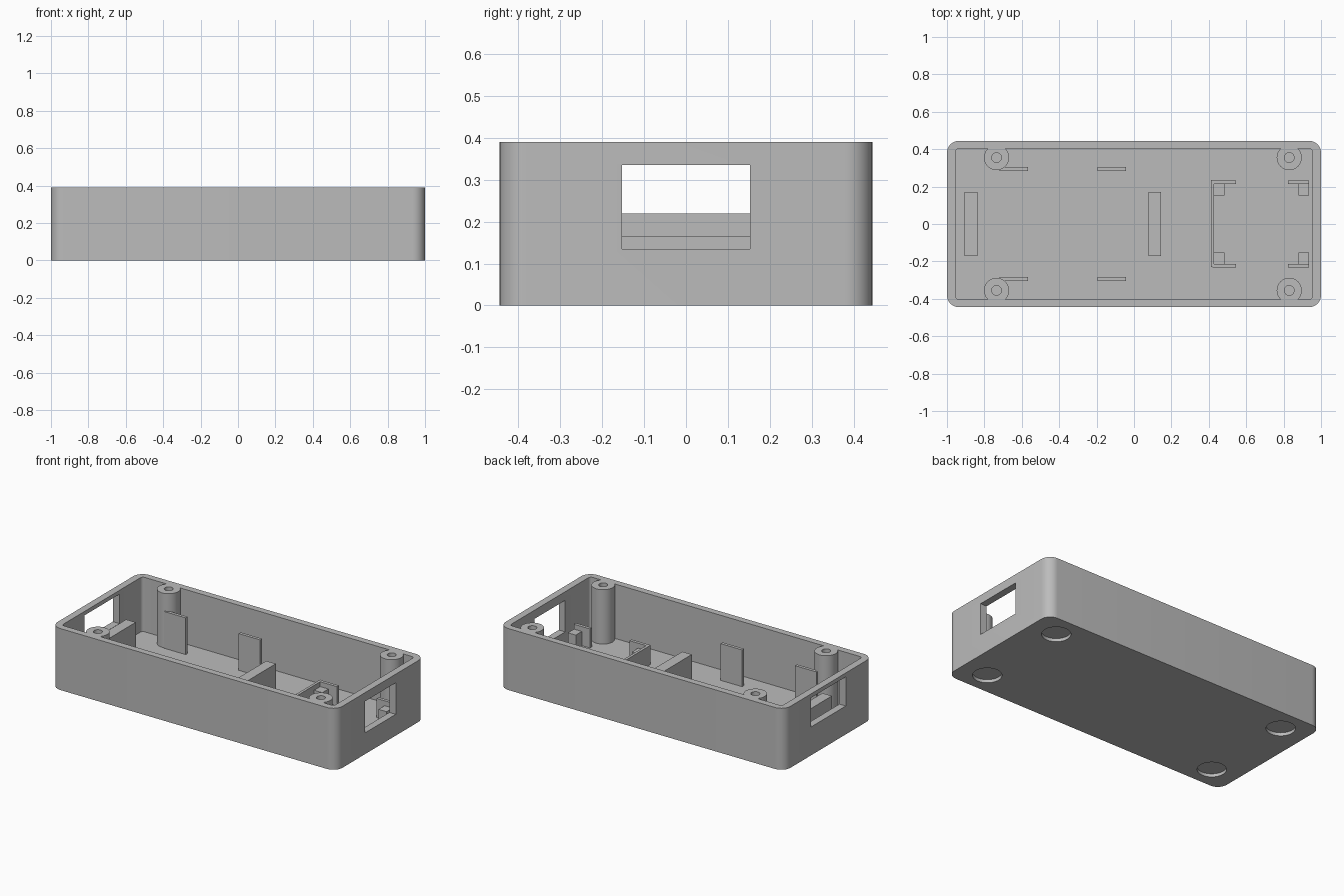
import bpy, bmesh, math

if "Cube" in bpy.data.objects:
    bpy.data.objects.remove(bpy.data.objects["Cube"])

grey = bpy.data.materials.new("plain grey")
grey.diffuse_color = (0.5, 0.5, 0.5, 1)
grey.use_nodes = True
grey.node_tree.nodes["Principled BSDF"].inputs["Base Color"].default_value = grey.diffuse_color


def finish(name, bm):
    bmesh.ops.recalc_face_normals(bm, faces=bm.faces)
    me = bpy.data.meshes.new(name)
    bm.to_mesh(me)
    bm.free()
    me.materials.append(grey)
    ob = bpy.data.objects.new(name, me)
    bpy.context.collection.objects.link(ob)
    return ob


def prism(name, points, z0, z1):
    bm = bmesh.new()
    face = bm.faces.new([bm.verts.new((x, y, z0)) for x, y in points])
    up = bmesh.ops.extrude_face_region(bm, geom=[face])["geom"]
    bmesh.ops.translate(bm, vec=(0, 0, z1 - z0),
                        verts=[v for v in up if isinstance(v, bmesh.types.BMVert)])
    return finish(name, bm)


def box(name, x0, x1, y0, y1, z0, z1):
    return prism(name, [(x0, y0), (x1, y0), (x1, y1), (x0, y1)], z0, z1)


def cylinder(name, cx, cy, r, z0, z1, n=48):
    ring = [math.tau * i / n for i in range(n)]
    return prism(name, [(cx + r * math.cos(a), cy + r * math.sin(a)) for a in ring], z0, z1)


def rounded(name, hx, hy, r, z0, z1, n=10):
    pts = []
    for k, (sx, sy) in enumerate([(1, 1), (-1, 1), (-1, -1), (1, -1)]):
        for i in range(n + 1):
            a = math.pi / 2 * (k + i / n)
            pts.append((sx * (hx - r) + r * math.cos(a), sy * (hy - r) + r * math.sin(a)))
    return prism(name, pts, z0, z1)


def cut(target, cutter):
    mod = target.modifiers.new("cut", 'BOOLEAN')
    mod.operation, mod.solver, mod.object = 'DIFFERENCE', 'EXACT', cutter
    bpy.context.view_layer.objects.active = target
    bpy.ops.object.modifier_apply(modifier=mod.name)
    bpy.data.objects.remove(cutter)


FLOOR, TOP = 0.045, 0.39
POSTS = [(x, s * 0.355) for x in (-0.735, 0.83) for s in (-1, 1)]

# Tray shell with the screw posts left standing in the cavity
case = rounded("case", 1.0, 0.445, 0.065, 0, TOP)
cavity = rounded("cavity", 0.955, 0.403, 0.018, FLOOR, 0.5, 4)
for x, y in POSTS:
    cut(cavity, cylinder("post", x, y, 0.067, -0.1, 0.6))
cut(case, cavity)

# Screw holes, foot recesses underneath and the end openings
for x, y in POSTS:
    cut(case, cylinder("screw_hole", x, y, 0.026, FLOOR, 0.5, 32))
for x in (-0.825, 0.825):
    for y in (-0.302, 0.302):
        cut(case, cylinder("foot_recess", x, y, 0.083, -0.1, 0.02))
cut(case, box("right_opening", 0.9, 1.1, -0.153, 0.153, 0.135, 0.335))
cut(case, box("left_opening", -1.1, -0.9, -0.174, 0.174, 0.18, 0.365))

bpy.ops.object.select_all(action='DESELECT')
case.select_set(True)
bpy.context.view_layer.objects.active = case
bpy.ops.object.shade_smooth_by_angle(angle=math.radians(30))

# Board supports across the floor
BASE = 0.035
box("left_support", -0.905, -0.838, -0.17, 0.172, BASE, 0.22)
box("middle_support", 0.078, 0.145, -0.17, 0.172, BASE, 0.22)

# Bracket spine
box("bracket_spine", 0.411, 0.428, -0.231, 0.235, BASE, 0.166)

# Mirrored guide tabs, bracket arms and corner rests
for side, s in (("front", -1), ("back", 1)):
    def pair(name, x0, x1, a, b, top):
        y0, y1 = sorted((s * a, s * b))
        box(side + "_" + name, x0, x1, y0, y1, BASE, top)

    pair("left_tab", -0.718, -0.566, 0.284, 0.304, 0.278)
    pair("middle_tab", -0.195, -0.043, 0.284, 0.304, 0.278)
    pair("inner_arm", 0.42, 0.545, 0.213, 0.233, 0.166)
    pair("outer_arm", 0.824, 0.936, 0.213, 0.233, 0.166)
    pair("inner_rest", 0.428, 0.485, 0.152, 0.213, 0.135)
    pair("outer_rest", 0.88, 0.936, 0.152, 0.213, 0.135)
